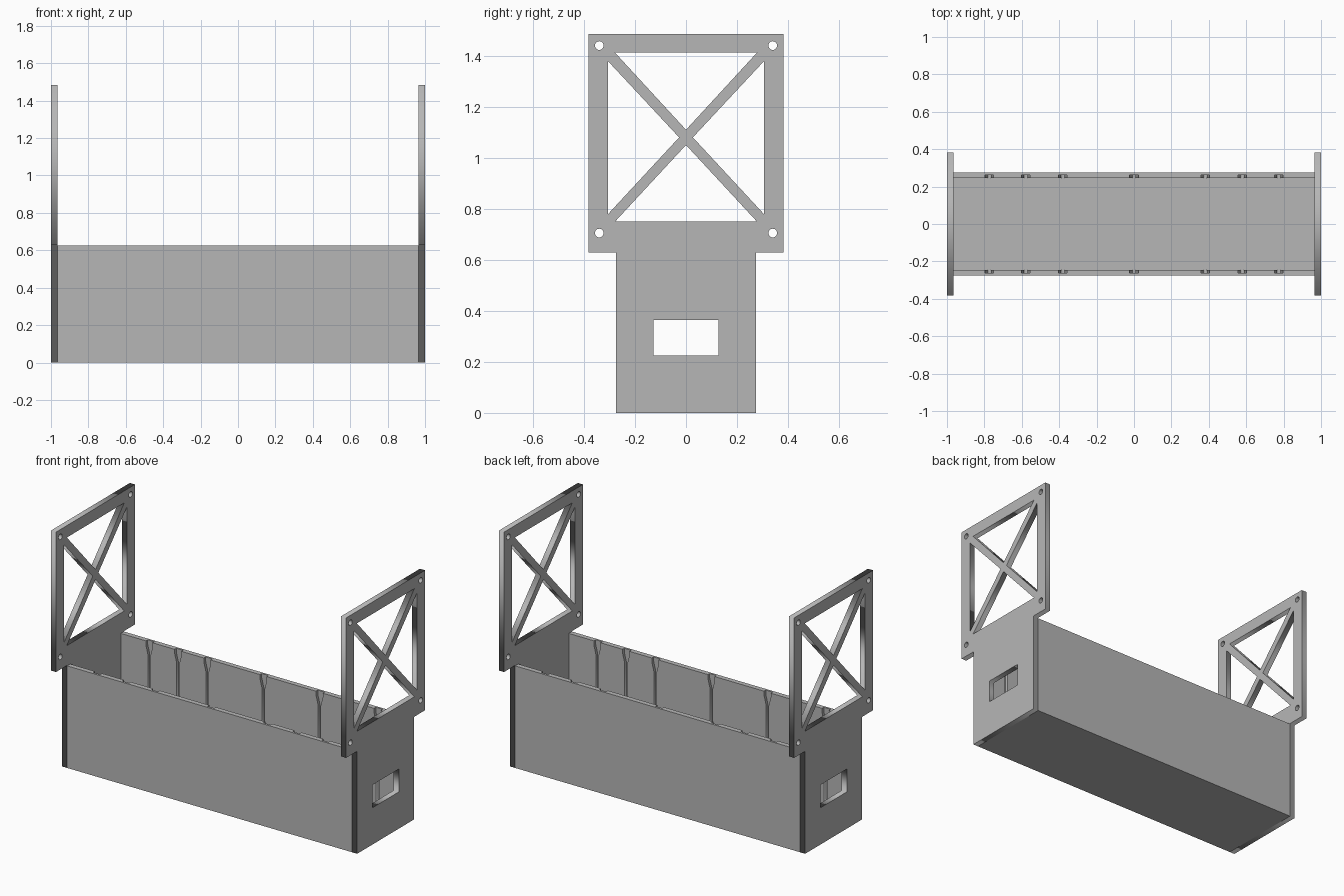
import bpy
from math import sin, cos, pi, radians
from mathutils import Matrix

cube = bpy.data.objects.get("Cube")
if cube:
    bpy.data.objects.remove(cube)

# Overall sizes
END_T = 0.035
HALF_W, INNER_W = 0.275, 0.245
WALL_H, FLOOR_T = 0.625, 0.035
SLOT_X = [-0.773, -0.578, -0.38, 0, 0.38, 0.578, 0.773]

grey = bpy.data.materials.new("plain grey")
grey.use_nodes = True
grey.diffuse_color = (0.47, 0.47, 0.47, 1)
grey.node_tree.nodes["Principled BSDF"].inputs["Base Color"].default_value = grey.diffuse_color


def plate(name, outlines, thickness, matrix):
    """Flat plate from closed outlines (inner ones become holes), stood upright by matrix."""
    curve = bpy.data.curves.new(name, "CURVE")
    curve.dimensions = "2D"
    curve.fill_mode = "BOTH"
    curve.extrude = thickness / 2
    for pts in outlines:
        s = curve.splines.new("POLY")
        s.points.add(len(pts) - 1)
        for p, (u, v) in zip(s.points, pts):
            p.co = (u, v, 0, 1)
        s.use_cyclic_u = True
    temp = bpy.data.objects.new(name + " outline", curve)
    bpy.context.collection.objects.link(temp)
    bpy.context.view_layer.update()
    mesh = bpy.data.meshes.new_from_object(temp.evaluated_get(bpy.context.evaluated_depsgraph_get()))
    bpy.data.objects.remove(temp)
    mesh.transform(matrix)
    mesh.name = name
    mesh.materials.clear()
    mesh.materials.append(grey)
    obj = bpy.data.objects.new(name, mesh)
    bpy.context.collection.objects.link(obj)
    # Weld the caps to the rim
    weld = obj.modifiers.new("weld", "WELD")
    weld.merge_threshold = 0.0001
    return obj


def box(name, lo, hi):
    bpy.ops.mesh.primitive_cube_add(size=1)
    obj = bpy.context.object
    obj.name = name
    size = [b - a for a, b in zip(lo, hi)]
    mid = [(a + b) / 2 for a, b in zip(lo, hi)]
    obj.data.transform(Matrix.Translation(mid) @ Matrix.Diagonal((*size, 1)))
    obj.data.materials.append(grey)
    return obj


def cut(target, cutter):
    mod = target.modifiers.new("cut", "BOOLEAN")
    mod.operation = "DIFFERENCE"
    mod.solver = "EXACT"
    mod.object = cutter
    cutter.hide_render = True
    cutter.hide_set(True)
    cutter.display_type = "WIRE"


def mirrored(half):
    return half + [(-u, v) for u, v in reversed(half)]


def circle(u, v, r=0.017, n=24):
    return [(u + r * cos(2 * pi * i / n), v + r * sin(2 * pi * i / n)) for i in range(n)]


# End panels: stem, wide braced frame, window and bolt holes
outline = mirrored([(HALF_W, 0), (HALF_W, 0.628), (0.382, 0.628), (0.382, 1.485)])
window = mirrored([(0.128, 0.225), (0.128, 0.365)])
side_gap = [(0.305, 0.78), (0.305, 1.378), (0.027, 1.08)]
gaps = [
    [(-0.278, 1.412), (0.278, 1.412), (0, 1.11)],
    [(-0.278, 0.75), (0.278, 0.75), (0, 1.05)],
    side_gap,
    [(-u, v) for u, v in side_gap],
]
holes = [circle(u, v) for u in (-0.34, 0.34) for v in (0.705, 1.44)]
to_yz = Matrix.Rotation(radians(90), 4, "Z") @ Matrix.Rotation(radians(90), 4, "X")
for side, name in ((1, "left_end_panel"), (-1, "right_end_panel")):
    place = Matrix.Translation((side * (1 - END_T / 2), 0, 0)) @ to_yz
    plate(name, [outline, window] + gaps + holes, END_T, place)

# Floor
X = 1 - END_T
box("floor", (-X, -INNER_W, 0), (X, INNER_W, FLOOR_T))

# Long walls with funnel-topped divider slots on the inside
to_xz = Matrix.Rotation(radians(90), 4, "X")
slots = []
for x in SLOT_X:
    half = [(0.009, FLOOR_T), (0.009, 0.545), (0.023, 0.6), (0.023, 0.66)]
    slots.append([(x + u, v) for u, v in mirrored(half)])
for side, name in ((-1, "front_wall"), (1, "back_wall")):
    ys = sorted((side * INNER_W, side * HALF_W))
    wall = box(name, (-X, ys[0], 0), (X, ys[1], WALL_H))
    cutter = plate(name + "_slot_cutter", slots, 0.036,
                   Matrix.Translation((0, side * (INNER_W - 0.001), 0)) @ to_xz)
    cut(wall, cutter)
